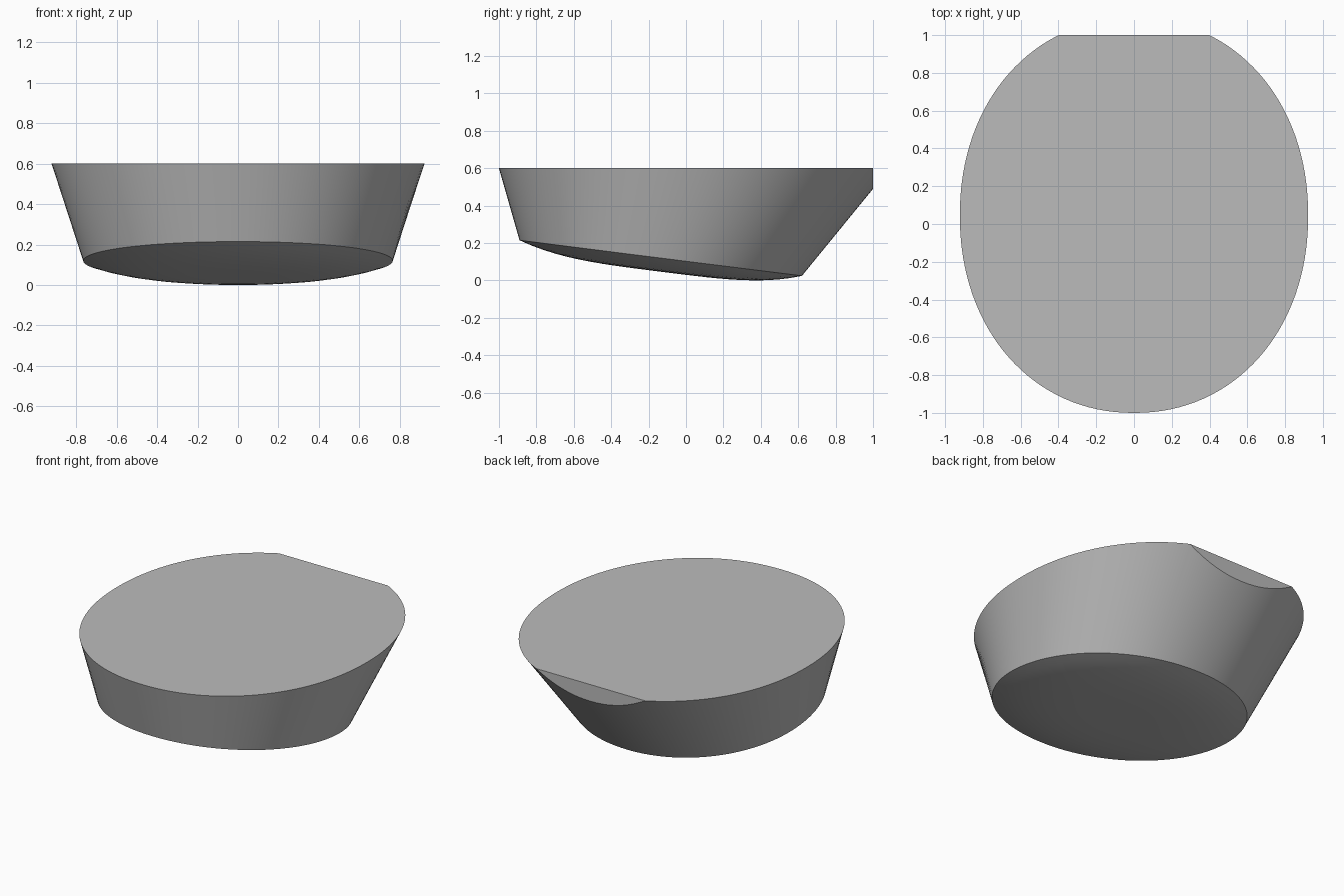
import bpy, bmesh, math

cube = bpy.data.objects.get("Cube")
if cube:
    bpy.data.objects.remove(cube, do_unlink=True)

SIDES, TOP, DOME = 128, 0.605, 0.073

grey = bpy.data.materials.new("plain grey")
grey.use_nodes = True
color = (0.5, 0.5, 0.5, 1)
grey.diffuse_color = color
grey.node_tree.nodes["Principled BSDF"].inputs["Base Color"].default_value = color


def oval(cy, rx, ry, power, height):
    """Points of a slightly squared oval, with height given by a rule."""
    points = []
    for i in range(SIDES):
        a = 2 * math.pi * i / SIDES
        c, s = math.cos(a), math.sin(a)
        x = rx * math.copysign(abs(c) ** (2 / power), c)
        y = cy + ry * math.copysign(abs(s) ** (2 / power), s)
        points.append((x, y, height(y)))
    return points


def rim_height(y):
    return 0.22 - 0.126 * (y + 0.89)


bm = bmesh.new()


def bridge(a, b):
    for i in range(SIDES):
        j = (i + 1) % SIDES
        bm.faces.new((a[i], a[j], b[j], b[i]))


# Tapered wall between the flat top and the tilted lower rim
top = [bm.verts.new(p) for p in oval(0.045, 0.922, 1.045, 2.1, lambda y: TOP)]
rim = [bm.verts.new(p) for p in oval(-0.135, 0.765, 0.755, 2.05, rim_height)]
bm.faces.new(top)
bridge(rim, top)

# Shallow domed underside
outer = rim
for k in range(11, 0, -1):
    r = k / 12
    drop = DOME * (1 - r ** 3.6)
    ring = [bm.verts.new(p) for p in
            oval(-0.135, 0.765 * r, 0.755 * r, 2.05, lambda y: rim_height(y) - drop)]
    bridge(ring, outer)
    outer = ring
bm.faces.new(outer[::-1])

# Flat vertical cut across the back
cut = bmesh.ops.bisect_plane(bm, geom=bm.verts[:] + bm.edges[:] + bm.faces[:],
                             plane_co=(0, 1, 0), plane_no=(0, 1, 0), clear_outer=True)
edges = [e for e in cut["geom_cut"] if isinstance(e, bmesh.types.BMEdge)]
bmesh.ops.contextual_create(bm, geom=edges)
bmesh.ops.recalc_face_normals(bm, faces=bm.faces[:])

# Stand the body on the ground
low = min(v.co.z for v in bm.verts)
bmesh.ops.translate(bm, verts=bm.verts[:], vec=(0, 0, -low))

mesh = bpy.data.meshes.new("tapered_body")
bm.to_mesh(mesh)
bm.free()
mesh.materials.append(grey)
body = bpy.data.objects.new("tapered_body", mesh)
bpy.context.collection.objects.link(body)
bpy.context.view_layer.objects.active = body
body.select_set(True)
bpy.ops.object.shade_smooth_by_angle(angle=math.radians(30))
